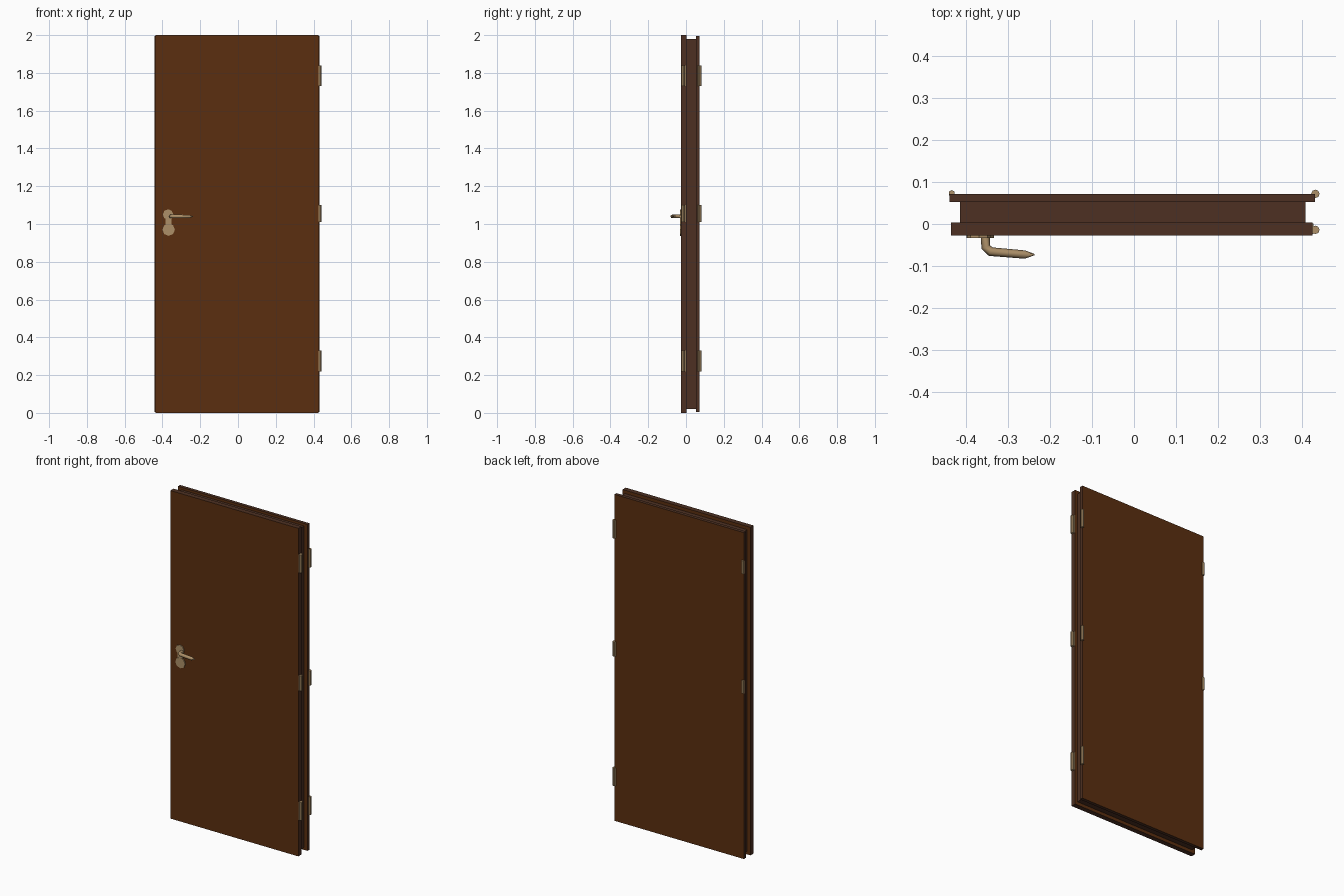
import bpy, bmesh, math
from mathutils import Matrix, Vector

if "Cube" in bpy.data.objects:
    bpy.data.objects.remove(bpy.data.objects["Cube"], do_unlink=True)


def material(name, rgb):
    m = bpy.data.materials.new(name)
    m.use_nodes = True
    m.diffuse_color = (*rgb, 1)
    m.node_tree.nodes["Principled BSDF"].inputs["Base Color"].default_value = (*rgb, 1)
    return m


wood = material("warm brown wood", (0.105, 0.028, 0.005))
edge = material("dark brown edge", (0.075, 0.03, 0.016))
metal = material("tan metal", (0.42, 0.28, 0.14))


def finish(name, bm, *mats):
    mesh = bpy.data.meshes.new(name)
    bmesh.ops.recalc_face_normals(bm, faces=bm.faces)
    bm.to_mesh(mesh)
    bm.free()
    for m in mats:
        mesh.materials.append(m)
    ob = bpy.data.objects.new(name, mesh)
    bpy.context.collection.objects.link(ob)
    return ob


def box(name, lo, hi, *mats):
    lo, hi = Vector(lo), Vector(hi)
    bm = bmesh.new()
    size = Matrix.Diagonal((*(hi - lo), 1))
    bmesh.ops.create_cube(bm, size=1, matrix=Matrix.Translation((lo + hi) / 2) @ size)
    # Broad faces take the first colour, narrow edges the second
    for f in bm.faces:
        f.material_index = 0 if len(mats) < 2 or abs(f.normal.y) > 0.5 else 1
    return finish(name, bm, *mats)


def cylinder(name, center, radius, depth, axis, sides):
    bm = bmesh.new()
    turn = Matrix.Rotation(math.pi / 2, 4, "X") if axis == "Y" else Matrix.Identity(4)
    bmesh.ops.create_cone(bm, cap_ends=True, segments=sides, radius1=radius,
                          radius2=radius, depth=depth,
                          matrix=Matrix.Translation(center) @ turn)
    return finish(name, bm, metal)


# Door leaf: two skins around a recessed core
box("front_panel", (-0.437, -0.027, 0), (0.426, 0.003, 2), wood, edge)
box("back_panel", (-0.441, 0.052, 0.005), (0.432, 0.072, 1.995), wood, edge)
box("core", (-0.415, 0.003, 0.02), (0.41, 0.052, 1.98), edge)

# Hinges along the left edge, front and back
for label, z, h in (("top", 1.785, 0.11), ("middle", 1.055, 0.09), ("bottom", 0.275, 0.11)):
    for side, y in (("front", -0.014), ("back", 0.072)):
        cylinder(f"{label}_{side}_hinge_knuckle", (0.433, y, z), 0.01, h, "Z", 8)
    box(f"{label}_hinge_leaf", (0.424, -0.024, z - h / 2), (0.429, 0.001, z + h / 2), metal)

# Small keeper pins on the opposite back edge
for label, z in (("top", 1.785), ("middle", 1.055)):
    cylinder(f"{label}_keeper_pin", (-0.435, 0.073, z), 0.008, 0.08, "Z", 6)

# Handle plates, joined by a narrow neck
cylinder("handle_rosette", (-0.37, -0.029, 1.05), 0.028, 0.008, "Y", 8)
cylinder("keyhole_rosette", (-0.367, -0.029, 0.97), 0.033, 0.008, "Y", 8)
box("rosette_neck", (-0.385, -0.032, 0.99), (-0.352, -0.026, 1.04), metal)

# Bent lever tapering to a point
curve = bpy.data.curves.new("door_lever", "CURVE")
curve.dimensions = "3D"
curve.bevel_depth = 0.011
curve.bevel_resolution = 1
curve.use_fill_caps = True
path = [(-0.355, -0.025, 1), (-0.354, -0.055, 1), (-0.342, -0.066, 1),
        (-0.26, -0.073, 0.9), (-0.238, -0.073, 0.15)]
spline = curve.splines.new("POLY")
spline.points.add(len(path) - 1)
for p, (x, y, r) in zip(spline.points, path):
    p.co = (x, y, 1.04, 1)
    p.radius = r
curve.materials.append(metal)
lever = bpy.data.objects.new("door_lever", curve)
bpy.context.collection.objects.link(lever)
